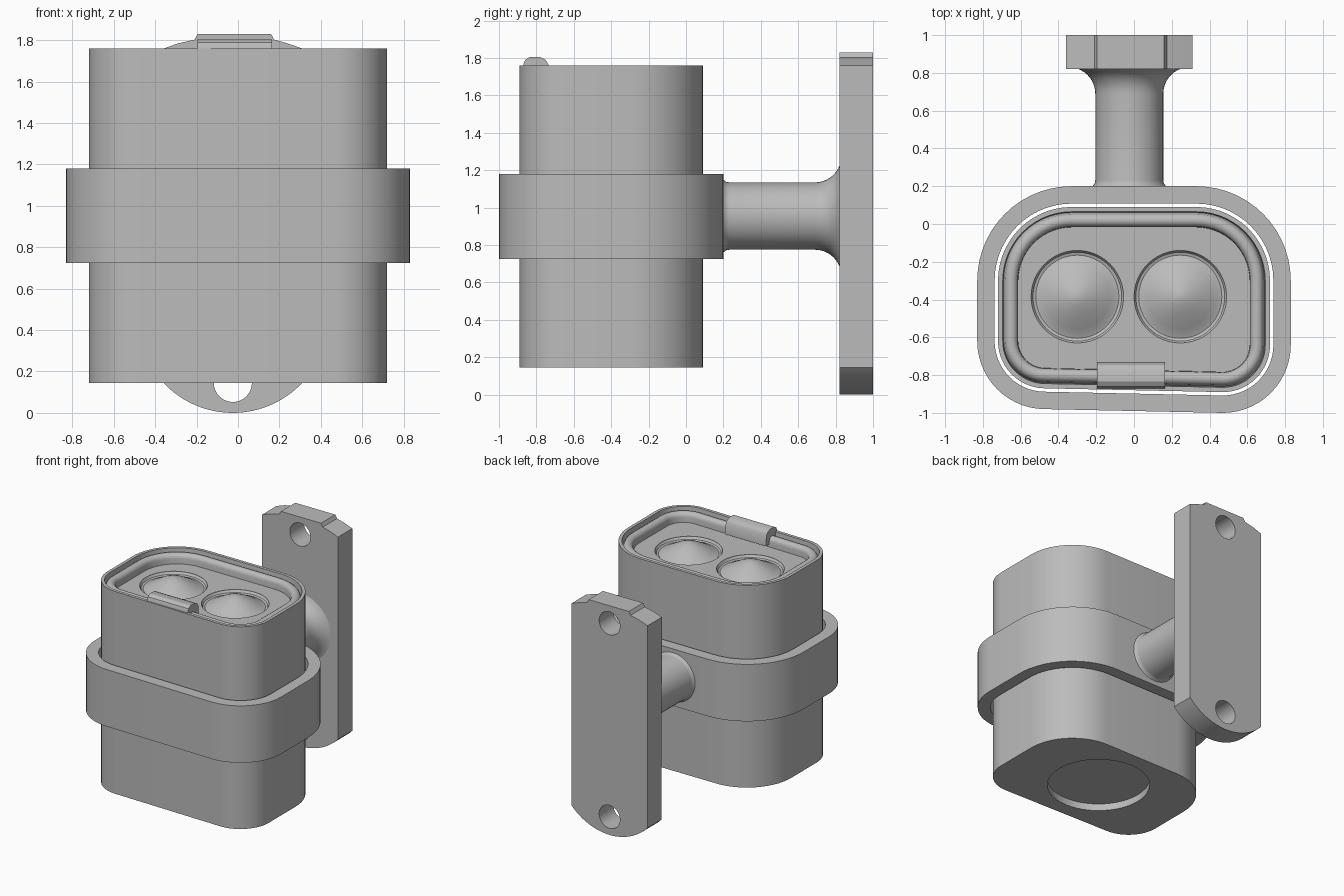
import bpy
import bmesh
from math import sin, cos, pi, radians
from mathutils import Matrix

if "Cube" in bpy.data.objects:
    bpy.data.objects.remove(bpy.data.objects["Cube"])

grey = bpy.data.materials.new("plain_grey")
grey.use_nodes = True
COLOUR = (0.5, 0.5, 0.5, 1)
grey.diffuse_color = COLOUR
grey.node_tree.nodes["Principled BSDF"].inputs["Base Color"].default_value = COLOUR

# Corner circles of the housing outline: x, y, radius, start angle
CORNERS = [(0.33, -0.3, 0.5, 0), (-0.33, -0.3, 0.5, 90),
           (-0.47, -0.62, 0.36, 180), (0.47, -0.64, 0.36, 270)]


def outline(inset, corners=CORNERS, steps=14):
    """Rounded outline, moved inward by the given distance."""
    points = []
    for x, y, r, start in corners:
        for i in range(steps + 1):
            a = radians(start + 90 * i / steps)
            points.append((x + (r - inset) * cos(a), y + (r - inset) * sin(a)))
    return points


def make(name, bm):
    bmesh.ops.recalc_face_normals(bm, faces=bm.faces)
    mesh = bpy.data.meshes.new(name)
    bm.to_mesh(mesh)
    bm.free()
    mesh.materials.append(grey)
    obj = bpy.data.objects.new(name, mesh)
    bpy.context.collection.objects.link(obj)
    return obj


def loft(name, sections, closed=False, matrix=None):
    """Join equal-length loops of (outline points, height)."""
    bm = bmesh.new()
    loops = [[bm.verts.new((x, y, z)) for x, y in pts] for pts, z in sections]
    pairs = list(zip(loops, loops[1:]))
    if closed:
        pairs.append((loops[-1], loops[0]))
    else:
        bm.faces.new(loops[0])
        bm.faces.new(loops[-1])
    for a, b in pairs:
        for i in range(len(a)):
            j = (i + 1) % len(a)
            bm.faces.new((a[i], a[j], b[j], b[i]))
    if matrix:
        bm.transform(matrix)
    return make(name, bm)


def circle(x, y, r, steps=48):
    return [(x + r * cos(2 * pi * i / steps), y + r * sin(2 * pi * i / steps))
            for i in range(steps)]


def cut(obj, cutters):
    """Subtract the cutters and keep the plain result."""
    for c in cutters:
        c.hide_render = True
        mod = obj.modifiers.new("cut", 'BOOLEAN')
        mod.operation = 'DIFFERENCE'
        mod.solver = 'EXACT'
        mod.object = c
    bpy.context.view_layer.update()
    graph = bpy.context.evaluated_depsgraph_get()
    mesh = bpy.data.meshes.new_from_object(obj.evaluated_get(graph))
    obj.modifiers.clear()
    obj.data = mesh
    for c in cutters:
        bpy.data.objects.remove(c)


# Turns a flat xy drawing upright: drawing y becomes z, height becomes -y
UPRIGHT = Matrix.Rotation(pi / 2, 4, 'X')

# Housing with rim, groove, rounded ridge and sunken floor
BASE, TOP, FLOOR = 0.145, 1.76, 1.67
ridge = [(0.18 - 0.035 * cos(pi * i / 8), 1.71 + 0.035 * sin(pi * i / 8)) for i in range(9)]
section = [(0.11, BASE), (0.11, TOP), (0.135, TOP), (0.14, 1.7)] + ridge + [(0.217, FLOOR)]
housing = loft("housing", [(outline(d), z) for d, z in section])

# Underside recess and round lens seats
LENSES = {"right_lens": -0.3, "left_lens": 0.245}
back_half = [(x, max(y, -0.25)) for x, y in outline(0.15, CORNERS[:2])]
cutters = [loft("recess_cutter", [(back_half, 0), (back_half, 0.2)]),
           loft("round_cutter", [(circle(0, -0.4, 0.37), 0), (circle(0, -0.4, 0.37), 0.2)])]
for x in LENSES.values():
    seat = circle(x, -0.385, 0.245)
    cutters.append(loft("seat_cutter", [(seat, FLOOR - 0.05), (seat, TOP)]))
cut(housing, cutters)

# Domed lenses with a small dip around each
dome = [(0.245, -0.05), (0.245, -0.005), (0.235, -0.02), (0.22, -0.025), (0.2, -0.018),
        (0.17, 0), (0.1, 0.038), (0.05, 0.06), (0.02, 0.068), (0.004, 0.07)]
for name, x in LENSES.items():
    loft(name, [(circle(x, -0.385, r), FLOOR + z) for r, z in dome])

# Clip over the front of the ridge
clip_side = [(-0.87, 1.72), (-0.87, 1.765), (-0.86, 1.79), (-0.835, 1.805), (-0.78, 1.805),
             (-0.75, 1.79), (-0.735, 1.765), (-0.73, 1.69), (-0.76, 1.69)]
AXIS_X = Matrix(((0, 0, 1, 0), (1, 0, 0, 0), (0, 1, 0, 0), (0, 0, 0, 1)))
loft("clip", [(clip_side, -0.195), (clip_side, 0.165)], matrix=AXIS_X)

# Clamp band, standing slightly clear of the housing
loft("clamp_band", [(outline(0), 0.725), (outline(0), 1.18),
                    (outline(0.092), 1.18), (outline(0.092), 0.725)], closed=True)

# Wall plate with curved foot, top tab and screw holes
MID = -0.025
R = 0.46
foot = [(MID + R * sin(radians(a)), R - R * cos(radians(a)))
        for a in [-46.7 + 93.4 * i / 24 for i in range(25)]]
head = [(0.31, TOP), (0.24, 1.785), (0.175, 1.803), (0.16, 1.83),
        (-0.195, 1.83), (-0.21, 1.803), (-0.29, 1.785), (-0.36, TOP)]
plate = loft("wall_plate", [(foot + head, -1), (foot + head, -0.82)], matrix=UPRIGHT)
cut(plate, [loft("hole_cutter", [(circle(MID, z, 0.092), -1.1), (circle(MID, z, 0.092), -0.7)],
                 matrix=UPRIGHT) for z in (0.145, 1.69)])

# Support arm flaring into the plate
flare = [(0.18 + 0.14 * (1 - cos(a)), 0.69 + 0.14 * sin(a))
         for a in [pi / 2 * i / 10 for i in range(11)]]
arm = [(0.2, 0.15), (0.195, 0.2), (0.183, 0.215), (0.18, 0.23)] + flare
loft("support_arm", [(circle(MID, 0.955, r), -y) for r, y in arm], matrix=UPRIGHT)

# Smooth rounded surfaces, sharp edges
for obj in bpy.context.collection.objects:
    if obj.type == 'MESH' and obj.data.materials and obj.data.materials[0] == grey:
        bpy.ops.object.select_all(action='DESELECT')
        obj.select_set(True)
        bpy.context.view_layer.objects.active = obj
        bpy.ops.object.shade_smooth_by_angle(angle=radians(30))
